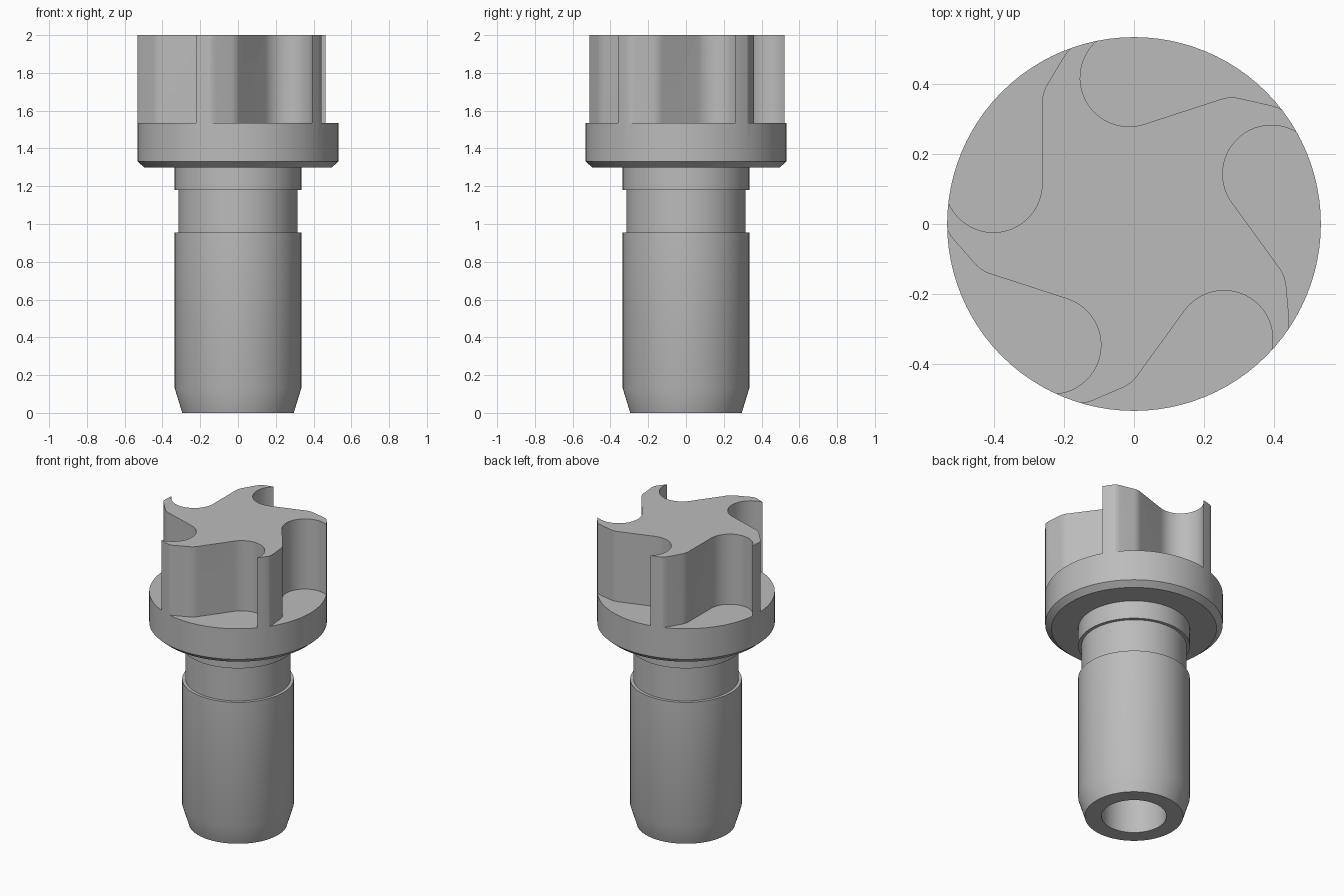
import bpy, bmesh
from math import cos, sin, pi, radians
from mathutils import Matrix, Vector

cube = bpy.data.objects.get("Cube")
if cube:
    bpy.data.objects.remove(cube, do_unlink=True)

grey = bpy.data.materials.new("machined_grey")
grey.use_nodes = True
colour = (0.5, 0.5, 0.5, 1)
grey.diffuse_color = colour
grey.node_tree.nodes["Principled BSDF"].inputs["Base Color"].default_value = colour


def make_object(name, bm):
    bmesh.ops.recalc_face_normals(bm, faces=bm.faces)
    mesh = bpy.data.meshes.new(name)
    bm.to_mesh(mesh)
    bm.free()
    mesh.materials.append(grey)
    obj = bpy.data.objects.new(name, mesh)
    bpy.context.collection.objects.link(obj)
    return obj


def lathe(name, profile, sides=96):
    """Spin a (radius, height) profile around the z axis."""
    bm = bmesh.new()
    verts = [bm.verts.new((r, 0, z)) for r, z in profile]
    edges = [bm.edges.new(pair) for pair in zip(verts, verts[1:])]
    bmesh.ops.spin(bm, geom=verts + edges, cent=(0, 0, 0), axis=(0, 0, 1),
                   angle=2 * pi, steps=sides, use_merge=True)
    bmesh.ops.remove_doubles(bm, verts=bm.verts, dist=1e-5)
    return make_object(name, bm)


def arc(cx, cy, r, start, end, steps):
    angles = [radians(start + (end - start) * i / steps) for i in range(steps + 1)]
    return [Vector((cx + r * cos(a), cy + r * sin(a), 0)) for a in angles]


def smooth(obj):
    bpy.ops.object.select_all(action="DESELECT")
    obj.select_set(True)
    bpy.context.view_layer.objects.active = obj
    bpy.ops.object.shade_smooth_by_angle(angle=radians(30))


# Shaft with groove, tapered end and blind bore
shaft = lathe("shaft", [
    (0, 1.25), (0.195, 1.25), (0.195, 0), (0.295, 0), (0.335, 0.13),
    (0.335, 0.955), (0.315, 0.955), (0.315, 1.18), (0.335, 1.18),
    (0.335, 1.31), (0, 1.31)])

# Head: chamfered flange and the blank for the vanes
head = lathe("vaned_head", [
    (0, 1.3), (0.496, 1.3), (0.533, 1.332), (0.533, 1.535), (0.533, 2), (0, 2)])

# Pocket outline: round scoop, straight flank, curved lead-out past the rim
outline = arc(-0.401, 0.115, 0.139, 201, 360, 24)
outline += arc(-0.162, 0.346, 0.1, 180, 149, 6)
outline += arc(-0.115, 0.425, 0.1, 149, 115, 6)
outline += [outline[-1] * 1.12, Vector((-0.6, 0.65, 0)), outline[0] * 1.12]

# Five pockets around the axis cut the vanes
bm = bmesh.new()
for i in range(5):
    turn = Matrix.Rotation(2 * pi * i / 5, 3, "Z")
    base = bm.faces.new([bm.verts.new(turn @ p + Vector((0, 0, 1.535))) for p in outline])
    top = bmesh.ops.extrude_face_region(bm, geom=[base])["geom"]
    bmesh.ops.translate(bm, vec=(0, 0, 0.6),
                        verts=[g for g in top if isinstance(g, bmesh.types.BMVert)])
cutter = make_object("pocket_cutter", bm)

cut = head.modifiers.new("pockets", "BOOLEAN")
cut.operation = "DIFFERENCE"
cut.solver = "EXACT"
cut.object = cutter
bpy.context.view_layer.objects.active = head
bpy.ops.object.modifier_apply(modifier=cut.name)
bpy.data.objects.remove(cutter, do_unlink=True)

for part in (shaft, head):
    smooth(part)
